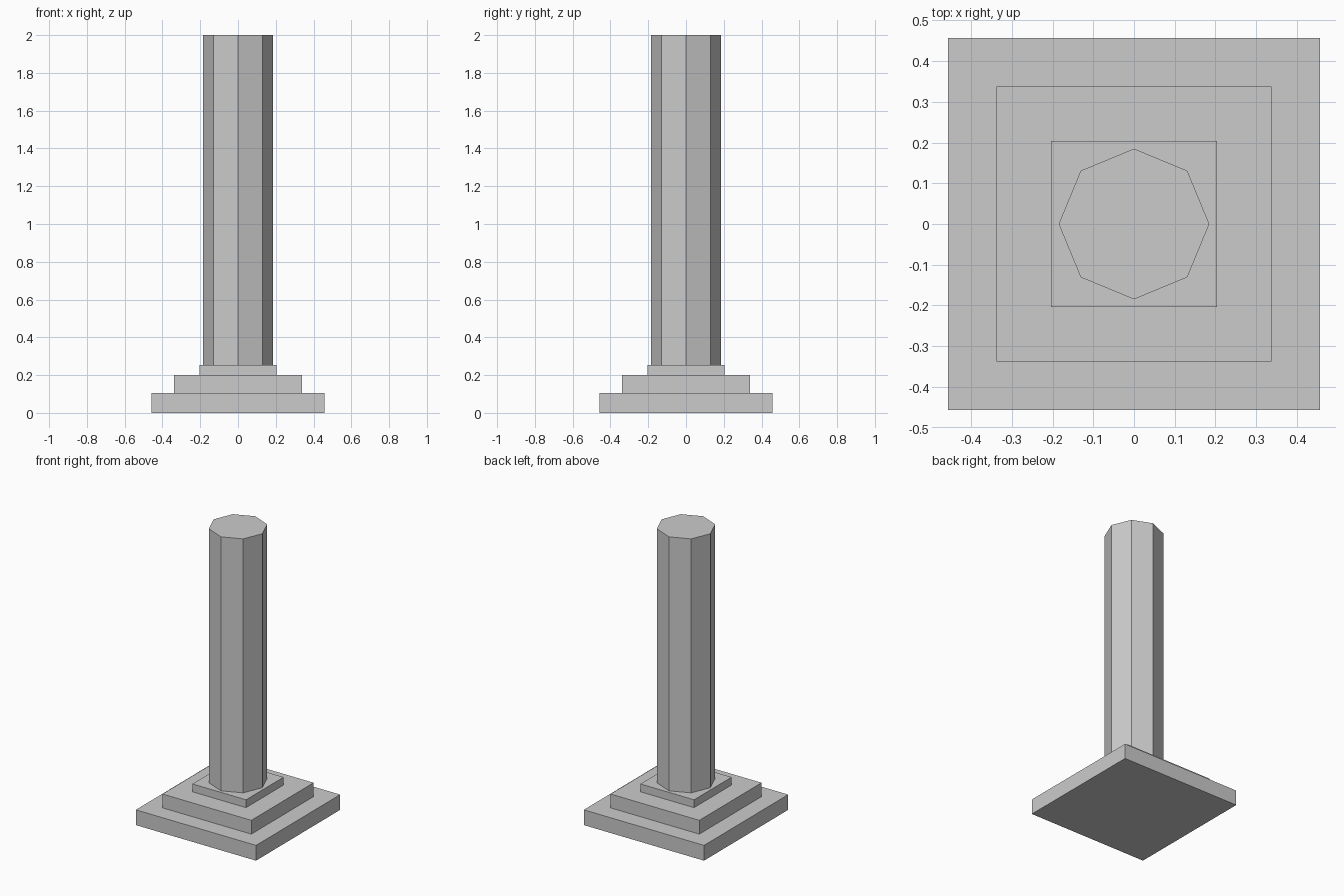
import bpy

if "Cube" in bpy.data.objects:
    bpy.data.objects.remove(bpy.data.objects["Cube"])


def slab(name, half, z0, z1):
    bpy.ops.mesh.primitive_cube_add(size=1, location=(0, 0, (z0 + z1) / 2))
    ob = bpy.context.object
    ob.name = name
    ob.scale = (2 * half, 2 * half, z1 - z0)
    bpy.ops.object.transform_apply(location=False, rotation=False, scale=True)


# Stepped square base
slab("base_lower_step", 0.457, 0.0, 0.105)
slab("base_middle_step", 0.338, 0.105, 0.20)
slab("base_upper_step", 0.204, 0.20, 0.254)

# Octagonal shaft with corners on the x and y axes
z0, z1 = 0.254, 2.0
bpy.ops.mesh.primitive_cylinder_add(vertices=8, radius=0.185, depth=z1 - z0,
                                    location=(0, 0, (z0 + z1) / 2))
bpy.context.object.name = "column_shaft"
